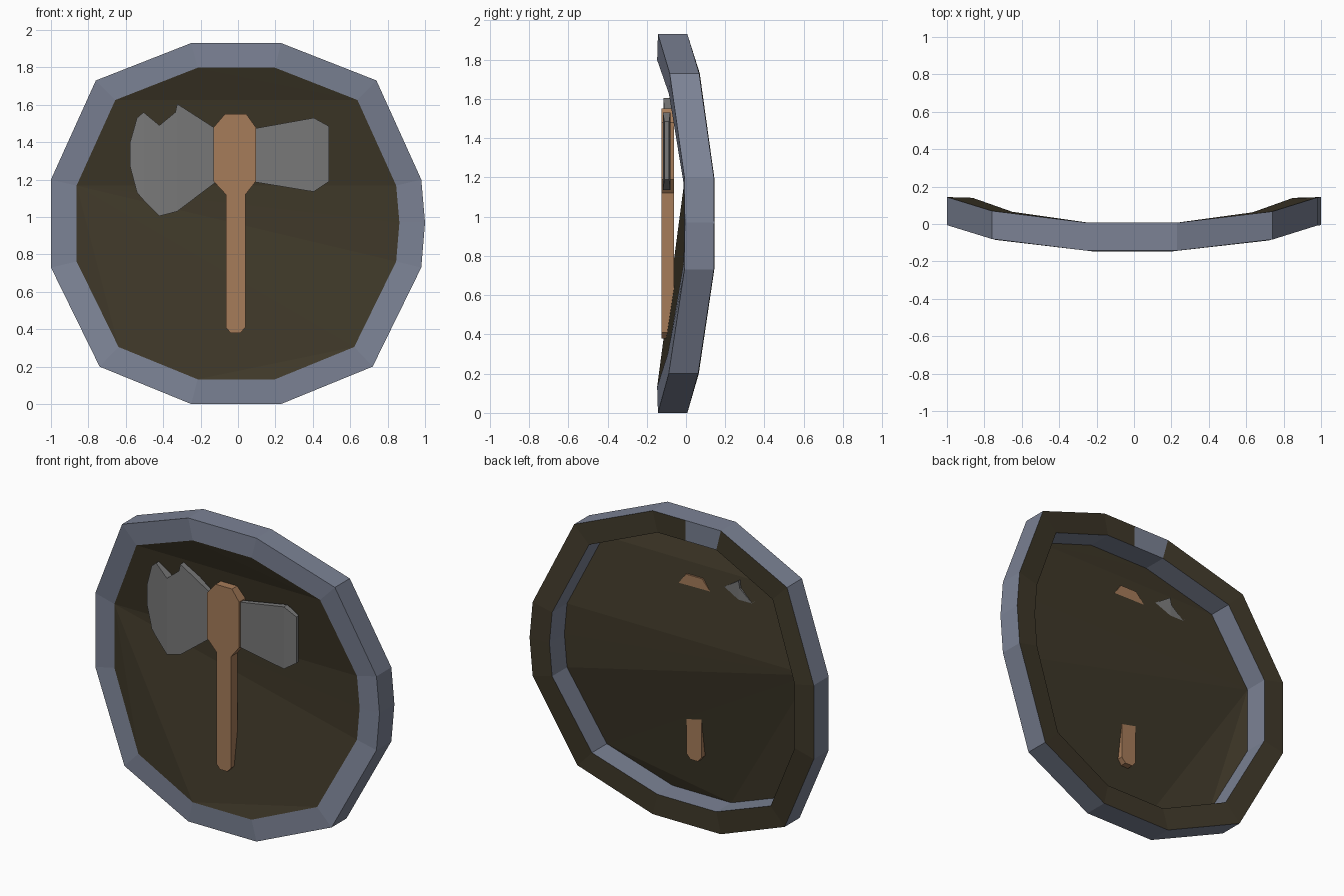
import bpy, bmesh

if "Cube" in bpy.data.objects:
    bpy.data.objects.remove(bpy.data.objects["Cube"])


def material(name, rgb):
    m = bpy.data.materials.new(name)
    m.diffuse_color = (*rgb, 1)
    m.use_nodes = True
    m.node_tree.nodes["Principled BSDF"].inputs["Base Color"].default_value = m.diffuse_color
    return m


iron = material("blue_iron", (0.2, 0.225, 0.3))
dark_wood = material("dark_wood", (0.05, 0.04, 0.022))
wood = material("handle_wood", (0.38, 0.2, 0.1))
steel = material("steel", (0.19, 0.19, 0.19))


def build(name, verts, faces, mats, indices=None, closed=True):
    me = bpy.data.meshes.new(name)
    me.from_pydata(verts, [], faces)
    for m in mats:
        me.materials.append(m)
    if indices:
        me.polygons.foreach_set("material_index", indices)
    if closed:
        bm = bmesh.new()
        bm.from_mesh(me)
        bmesh.ops.recalc_face_normals(bm, faces=bm.faces)
        bm.to_mesh(me)
        bm.free()
    ob = bpy.data.objects.new(name, me)
    bpy.context.collection.objects.link(ob)
    return ob


def loft(name, sections, mat):
    """Box-like skin through sections (x, z_low, z_high, y_front, y_back)."""
    verts, faces = [], []
    for x, z0, z1, y0, y1 in sections:
        verts += [(x, y0, z0), (x, y1, z0), (x, y1, z1), (x, y0, z1)]
    for s in range(len(sections) - 1):
        for k in range(4):
            a, b = 4 * s + k, 4 * s + (k + 1) % 4
            faces.append((a, b, b + 4, a + 4))
    e = len(verts)
    faces += [(0, 1, 2, 3), (e - 4, e - 3, e - 2, e - 1)]
    return build(name, verts, faces, [mat])


# Shield outline, clockwise from top left: x, front y, z
outline = [(-.25, -.143, 1.93), (0, -.143, 1.93), (.23, -.143, 1.93),
           (.74, -.083, 1.73), (.98, -.008, 1.2), (1.0, -.006, .97),
           (.98, -.008, .73), (.72, -.088, .2), (.23, -.143, 0),
           (-.25, -.143, 0), (-.74, -.085, .2), (-1, -.006, .73),
           (-1, -.006, 1.2), (-.76, -.08, 1.73)]
n = len(outline)
depth, zc, k = 0.15, 0.966, 0.863
inner = [(x * k, y - .004, zc + (z - zc) * k) for x, y, z in outline]

# Rim: outer front, inner front, inner back, outer back loops
loops = [outline, inner,
         [(x, y + depth, z) for x, y, z in inner],
         [(x, y + depth, z) for x, y, z in outline]]
verts = [v for loop in loops for v in loop]
faces, idx = [], []
for l in range(4):
    for i in range(n):
        j, m = (i + 1) % n, (l + 1) % 4
        faces.append((l * n + i, l * n + j, m * n + j, m * n + i))
        # back of the rim is wood, except one iron patch at the top
        idx.append(1 if l == 2 and i != 0 else 0)
build("rim", verts, faces, [iron, dark_wood], idx)

# Panel: thin faceted sheet spanning the inner rim
tris = [(0, 1, 3), (1, 2, 3), (0, 3, 13), (13, 3, 4), (13, 4, 12),
        (12, 4, 5), (12, 5, 6), (12, 6, 7), (12, 7, 9), (7, 8, 9),
        (12, 9, 10), (12, 10, 11)]
build("panel", inner, [t[::-1] for t in tris], [dark_wood], closed=False)

# Axe handle: extruded profile
profile = [(-.07, 1.55), (.045, 1.55), (.095, 1.48), (.095, 1.19),
           (.04, 1.12), (.04, .41), (.012, .38), (-.04, .38),
           (-.065, .41), (-.065, 1.12), (-.13, 1.19), (-.13, 1.48)]
p = len(profile)
verts = [(x, y, z) for y in (-.125, -.062) for x, z in profile]
faces = [(i, (i + 1) % p, p + (i + 1) % p, p + i) for i in range(p)]
faces += [tuple(range(p)), tuple(range(p, 2 * p))]
build("axe_handle", verts, faces, [wood])

# Axe blade, tapering to the cutting edge
loft("axe_blade", [(-.10, 1.2, 1.46, -.105, -.08),
                   (-.325, 1.03, 1.605, -.115, -.062),
                   (-.335, 1.027, 1.56, -.115, -.062),
                   (-.42, 1.005, 1.49, -.115, -.062),
                   (-.505, 1.09, 1.56, -.102, -.075),
                   (-.54, 1.13, 1.53, -.096, -.08),
                   (-.577, 1.27, 1.4, -.09, -.086)], steel)

# Blunt back of the axe head
loft("axe_poll", [(.07, 1.19, 1.47, -.11, -.08),
                  (.405, 1.135, 1.53, -.118, -.08),
                  (.487, 1.19, 1.485, -.11, -.086)], steel)
